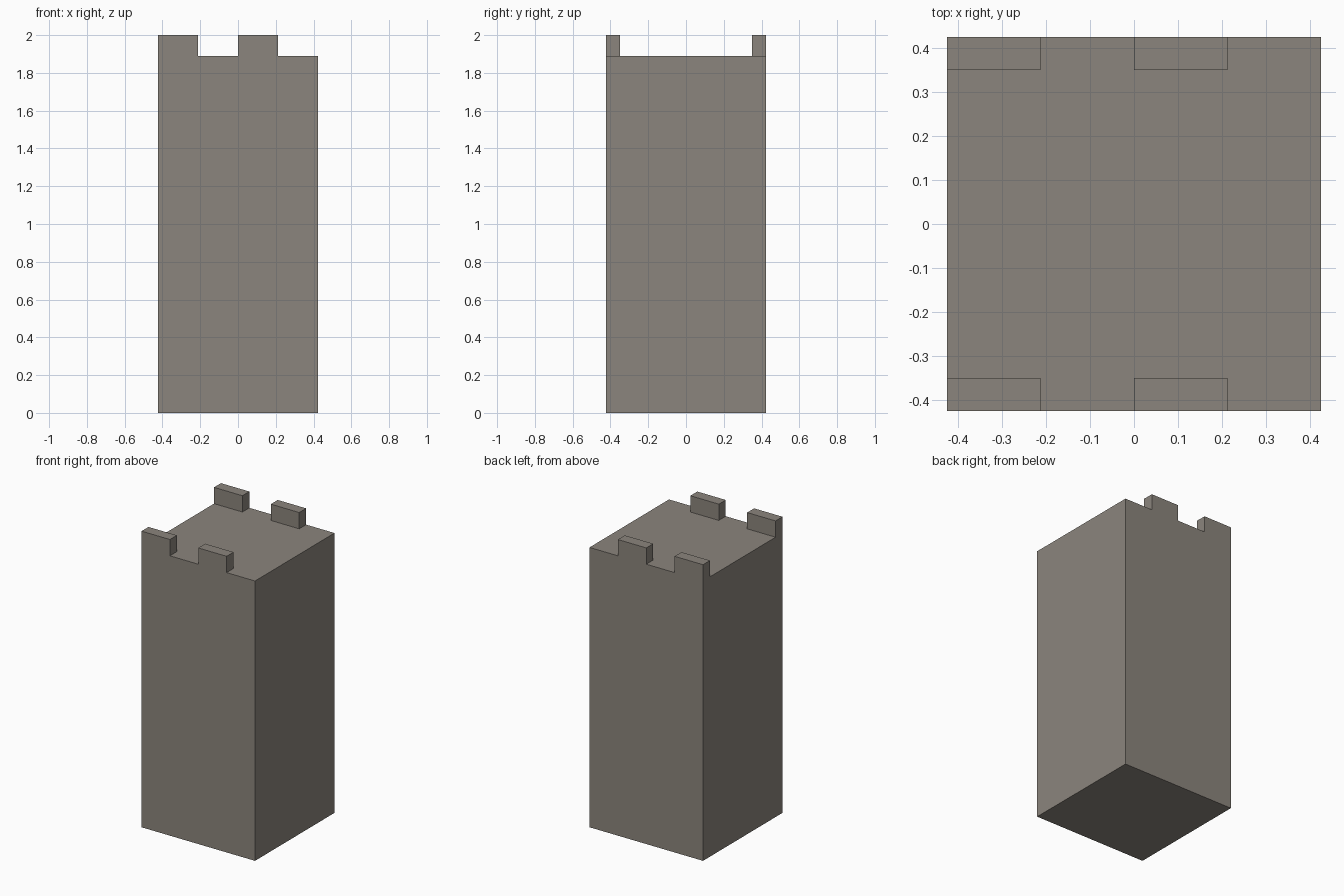
import bpy

cube = bpy.data.objects.get("Cube")
if cube:
    bpy.data.objects.remove(cube, do_unlink=True)

HALF = 0.424      # half width of the tower
ROOF = 1.89       # height of the flat roof
TOP = 2.0         # height of the battlements
DEPTH = 0.074     # thickness of each merlon

# Single stone colour
stone = bpy.data.materials.new("warm_grey_stone")
stone.use_nodes = True
colour = (0.26, 0.235, 0.205, 1)
stone.diffuse_color = colour
stone.node_tree.nodes["Principled BSDF"].inputs["Base Color"].default_value = colour


def box(name, low, high):
    """Axis-aligned block between two opposite corners."""
    centre = [(a + b) / 2 for a, b in zip(low, high)]
    bpy.ops.mesh.primitive_cube_add(size=1, location=centre)
    obj = bpy.context.object
    obj.name = name
    obj.scale = [b - a for a, b in zip(low, high)]
    bpy.ops.object.transform_apply(location=False, rotation=False, scale=True)
    obj.data.materials.append(stone)
    return obj


# Tower shaft
box("tower_body", (-HALF, -HALF, 0), (HALF, HALF, ROOF))

# Two merlons on the front edge and two on the back edge
for side, y in (("front", -HALF), ("back", HALF - DEPTH)):
    for place, x in (("corner", -HALF), ("middle", 0)):
        box(f"{side}_{place}_merlon", (x, y, ROOF), (x + HALF / 2, y + DEPTH, TOP))
